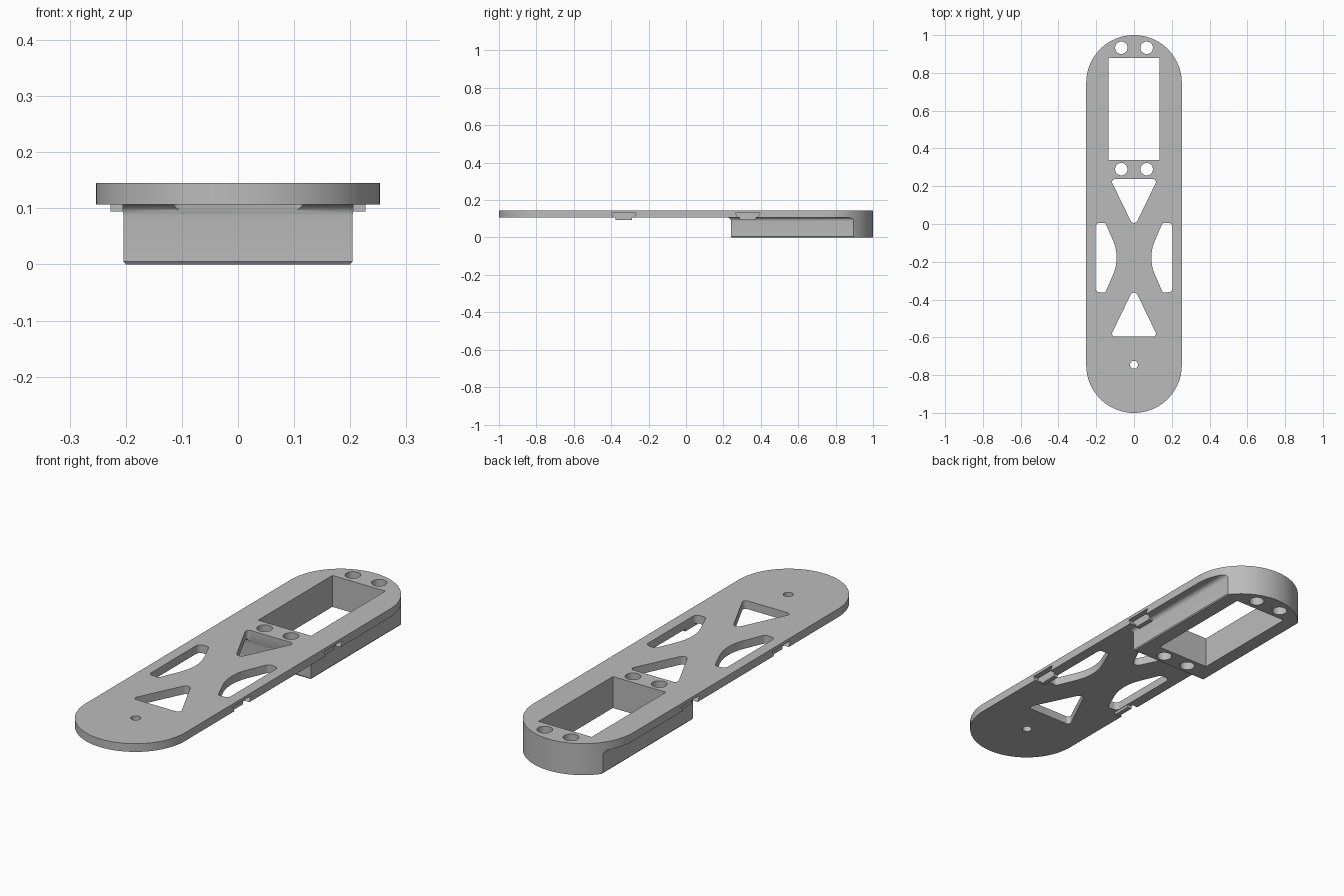
import bpy, bmesh
from math import sin, cos, pi, tan
from mathutils import Vector, Matrix

if "Cube" in bpy.data.objects:
    bpy.data.objects.remove(bpy.data.objects["Cube"])

R = 0.253           # half width of the plate
Z0, Z1 = 0.107, 0.145

grey = bpy.data.materials.new("light grey")
grey.use_nodes = True
grey.diffuse_color = (0.5, 0.5, 0.5, 1)
grey.node_tree.nodes["Principled BSDF"].inputs["Base Color"].default_value = (0.5, 0.5, 0.5, 1)


def loft(name, rings):
    """Closed solid through rings with equal point counts."""
    bm = bmesh.new()
    loops = [[bm.verts.new(p) for p in ring] for ring in rings]
    n = len(loops[0])
    for a, b in zip(loops, loops[1:]):
        for i in range(n):
            j = (i + 1) % n
            bm.faces.new((a[i], a[j], b[j], b[i]))
    bm.faces.new(loops[0][::-1])
    bm.faces.new(loops[-1])
    bmesh.ops.recalc_face_normals(bm, faces=bm.faces)
    mesh = bpy.data.meshes.new(name)
    bm.to_mesh(mesh)
    bm.free()
    mesh.materials.append(grey)
    obj = bpy.data.objects.new(name, mesh)
    bpy.context.collection.objects.link(obj)
    return obj


def prism(name, pts, z0=-0.5, z1=0.5):
    return loft(name, [[(x, y, z) for x, y in pts] for z in (z0, z1)])


def box(name, x0, x1, y0, y1, z0=-0.5, z1=0.5):
    return prism(name, [(x0, y0), (x1, y0), (x1, y1), (x0, y1)], z0, z1)


def circle(x, y, r, n=32):
    return [(x + r * cos(2 * pi * i / n), y + r * sin(2 * pi * i / n)) for i in range(n)]


def rounded(corners, steps=8):
    """Polygon of (x, y, radius) with every corner replaced by a tangent arc."""
    out = []
    for i, (x, y, r) in enumerate(corners):
        p = Vector((x, y))
        a = (Vector(corners[i - 1][:2]) - p).normalized()
        b = (Vector(corners[(i + 1) % len(corners)][:2]) - p).normalized()
        half = a.angle(b) / 2
        centre = p + (a + b).normalized() * (r / sin(half))
        start = p + a * (r / tan(half)) - centre
        end = p + b * (r / tan(half)) - centre
        sweep = start.angle_signed(end)
        for k in range(steps + 1):
            v = Matrix.Rotation(-sweep * k / steps, 2) @ start
            out.append(tuple(centre + v))
    return out


def combine(target, tool, operation):
    mod = target.modifiers.new("cut", 'BOOLEAN')
    mod.operation, mod.solver, mod.object = operation, 'EXACT', tool
    bpy.context.view_layer.objects.active = target
    bpy.ops.object.modifier_apply(modifier=mod.name)
    bpy.data.objects.remove(tool)


# Oversized slab that becomes the plate
body = box("mounting_plate", -0.4, 0.4, -1.2, 1.2, Z0, Z1)

# Deep block under the rear, chamfered below and filleted into the plate
fillet = 0.02
profile = [(-0.004, 0), (0, 0.005)]
for i in range(7):
    a = i / 6 * pi / 2
    profile.append((fillet * (1 - cos(a)), Z0 - fillet + fillet * sin(a)))
profile.append((fillet, 0.125))
rings = []
for d, z in profile:
    w, f = 0.204 + d, 0.24 - d
    rings.append([(-w, f, z), (w, f, z), (w, 1.15, z), (-w, 1.15, z)])
combine(body, loft("block", rings), 'UNION')

# Trim everything to the round-ended outline
n = 48
outline = []
for c, start in ((1 - R, 0), (R - 1, pi)):
    outline += [(R * cos(start + pi * i / n), c + R * sin(start + pi * i / n)) for i in range(n + 1)]
combine(body, prism("outline", outline), 'INTERSECT')

# Clip tabs and dovetail notches along both edges
for side in (-1, 1):
    for y in (-0.333, 0.33):
        xs = sorted((side * 0.205, side * 0.227))
        combine(body, box("tab", *xs, y - 0.045, y + 0.045, 0.094, 0.12), 'UNION')
        section = [(-0.065, 0.131), (0.065, 0.131), (0.045, 0.085), (-0.045, 0.085)]
        notch = loft("notch", [[(side * x, y + dy, z) for dy, z in section] for x in (0.227, 0.3)])
        combine(body, notch, 'DIFFERENCE')

# Large window and round holes
combine(body, box("window", -0.135, 0.135, 0.34, 0.88), 'DIFFERENCE')
for x in (-0.067, 0.067):
    for y in (0.29, 0.933):
        combine(body, prism("screw_hole", circle(x, y, 0.033)), 'DIFFERENCE')
combine(body, prism("small_hole", circle(0, -0.745, 0.021)), 'DIFFERENCE')

# Triangular openings
for apex, base in ((-0.02, 0.238), (-0.337, -0.595)):
    tri = [(0, apex, 0.02), (0.125, base, 0.015), (-0.125, base, 0.015)]
    combine(body, prism("triangle", rounded(tri)), 'DIFFERENCE')

# Curved side openings
mid = -0.178
for s in (-1, 1):
    shape = [(s * 0.203, mid + 0.2, 0.02), (s * 0.152, mid + 0.185, 0.016),
             (s * 0.072, mid, 0.22),
             (s * 0.152, mid - 0.185, 0.016), (s * 0.203, mid - 0.2, 0.02)]
    shape[0] = (s * 0.203, mid + 0.182, 0.02)
    shape[-1] = (s * 0.203, mid - 0.182, 0.02)
    combine(body, prism("side_opening", rounded(shape)), 'DIFFERENCE')

# Smooth the curves, keep edges sharp
bpy.ops.object.select_all(action='DESELECT')
body.select_set(True)
bpy.context.view_layer.objects.active = body
bpy.ops.object.shade_smooth_by_angle(angle=pi / 6)
